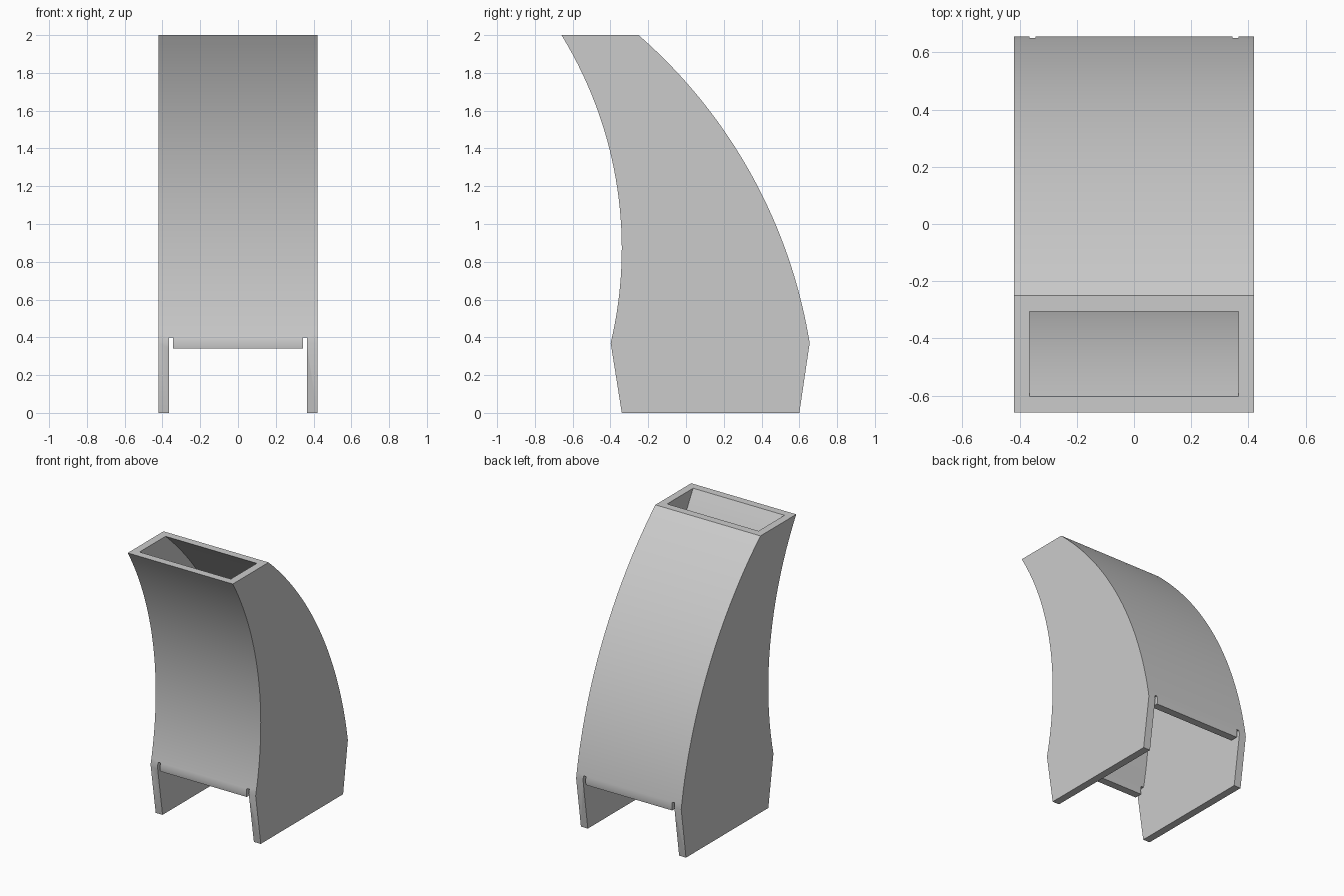
import bpy, bmesh, math

cube = bpy.data.objects.get("Cube")
if cube:
    bpy.data.objects.remove(cube, do_unlink=True)

HALF_W, INNER_W, WALL = 0.42, 0.365, 0.056
KNEE, HEIGHT, STEPS = 0.37, 2.0, 32

grey = bpy.data.materials.new("light_grey")
grey.use_nodes = True
colour = (0.6, 0.6, 0.6, 1)
grey.diffuse_color = colour
grey.node_tree.nodes["Principled BSDF"].inputs["Base Color"].default_value = colour


def front_y(z):
    """Concave front arc above the knee, straight taper below it."""
    if z < KNEE:
        return -0.34 - 0.06 * z / KNEE
    return -2.5 + math.sqrt(2.16 ** 2 - (z - 0.87) ** 2)


def back_y(z):
    """Convex back arc above the knee, straight taper below it."""
    if z < KNEE:
        return 0.6 + 0.057 * z / KNEE
    return -2.056 + math.sqrt(2.746 ** 2 - (z + 0.069) ** 2)


def duct_profile(inset, low, high):
    levels = [low] + [KNEE + (HEIGHT - KNEE) * i / STEPS for i in range(STEPS + 1)]
    if high > HEIGHT:
        levels.append(high)
    front = [(front_y(z) + inset, z) for z in levels]
    back = [(back_y(z) - inset, z) for z in reversed(levels)]
    return front + back


def prism(name, profile, x0, x1):
    """Extrude a (y, z) outline along x."""
    bm = bmesh.new()
    face = bm.faces.new([bm.verts.new((x0, y, z)) for y, z in profile])
    side = bmesh.ops.extrude_face_region(bm, geom=[face])["geom"]
    moved = [v for v in side if isinstance(v, bmesh.types.BMVert)]
    bmesh.ops.translate(bm, verts=moved, vec=(x1 - x0, 0, 0))
    bmesh.ops.recalc_face_normals(bm, faces=bm.faces)
    mesh = bpy.data.meshes.new(name)
    bm.to_mesh(mesh)
    bm.free()
    mesh.materials.append(grey)
    obj = bpy.data.objects.new(name, mesh)
    bpy.context.collection.objects.link(obj)
    return obj


def slab(low, high):
    return [(-1, low), (1, low), (1, high), (-1, high)]


# Curved duct body
duct = prism("curved_duct", duct_profile(0, 0, HEIGHT), -HALF_W, HALF_W)

# Hollow channel, gap between the side legs, and relief slots beside the walls
cutters = [
    prism("channel_cutter", duct_profile(WALL, -0.1, HEIGHT + 0.1), -INNER_W, INNER_W),
    prism("leg_gap_cutter", slab(-0.2, 0.34), -INNER_W, INNER_W),
    prism("right_slot_cutter", slab(0.2, 0.4), -INNER_W, -0.345),
    prism("left_slot_cutter", slab(0.2, 0.4), 0.345, INNER_W),
]

bpy.context.view_layer.objects.active = duct
for cutter in cutters:
    cutter.hide_render = True
    cut = duct.modifiers.new(cutter.name, 'BOOLEAN')
    cut.operation = 'DIFFERENCE'
    cut.solver = 'EXACT'
    cut.object = cutter
    bpy.ops.object.modifier_apply(modifier=cut.name)
    bpy.data.objects.remove(cutter, do_unlink=True)

# Smooth curves with crisp corners
bpy.ops.object.select_all(action='DESELECT')
duct.select_set(True)
bpy.ops.object.shade_smooth_by_angle(angle=math.radians(30))
